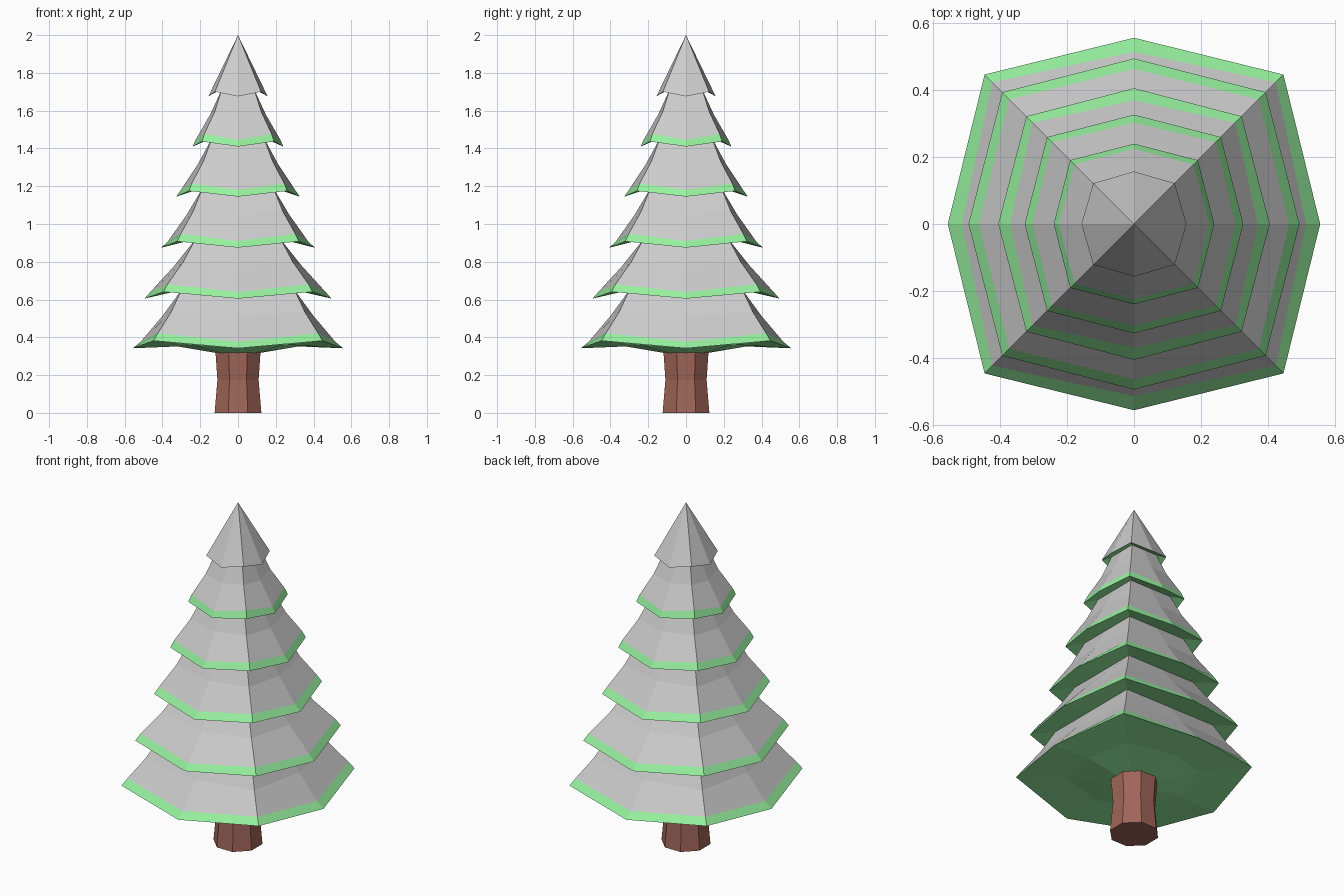
import bpy, bmesh, math

if "Cube" in bpy.data.objects:
    bpy.data.objects.remove(bpy.data.objects["Cube"])


def material(name, rgb):
    m = bpy.data.materials.new(name)
    m.diffuse_color = (*rgb, 1)
    m.use_nodes = True
    m.node_tree.nodes["Principled BSDF"].inputs["Base Color"].default_value = m.diffuse_color
    return m


def ring(axis, corner, z, rise=0.0):
    # Eight points: four on the axes, four raised ones on the diagonals
    pts = []
    for i in range(8):
        a = i * math.pi / 4
        r, h = (corner * math.sqrt(2), z + rise) if i % 2 else (axis, z)
        pts.append((r * math.cos(a), r * math.sin(a), h))
    return pts


def skin(bm, rings):
    # Bridge successive rings with flat faces
    loops = [[bm.verts.new(p) for p in r] for r in rings]
    for a, b in zip(loops, loops[1:]):
        for i in range(8):
            j = (i + 1) % 8
            bm.faces.new((a[i], a[j], b[j], b[i]))
    return loops


def finish(bm, name, mat=None):
    bmesh.ops.remove_doubles(bm, verts=bm.verts, dist=1e-5)
    me = bpy.data.meshes.new(name)
    bm.to_mesh(me)
    bm.free()
    ob = bpy.data.objects.new(name, me)
    bpy.context.collection.objects.link(ob)
    if mat:
        me.materials.append(mat)
    return ob


green = material("needle_green", (0.31, 0.88, 0.35))
brown = material("bark_brown", (0.35, 0.13, 0.10))

# Tiers: tip axis, tip corner, tip z, corner rise, band axis, band corner, top radius, top z
tiers = [
    (0.557, 0.447, 0.342, 0.040, 0.515, 0.424, 0.300, 0.650),
    (0.495, 0.394, 0.605, 0.036, 0.464, 0.373, 0.225, 0.920),
    (0.406, 0.322, 0.875, 0.033, 0.370, 0.303, 0.188, 1.190),
    (0.327, 0.260, 1.145, 0.030, 0.303, 0.245, 0.137, 1.455),
    (0.240, 0.191, 1.410, 0.027, 0.225, 0.178, 0.085, 1.715),
]

needles, snow = bmesh.new(), bmesh.new()
under = [ring(0.12, 0.09, 0.318), ring(0.32, 0.25, 0.352, 0.01)]
for ta, tc, tz, rise, ba, bc, r, z in tiers:
    tip = ring(ta, tc, tz, rise)
    band = ring(ba, bc, tz + 0.035, rise + 0.005)
    mid = ring((ba + r) / 2 - 0.008, (bc + r) / 2 - 0.008, (tz + 0.035 + z) / 2, rise / 2)
    top = ring(r, r, z)
    # Green underside and rim, then the snow slope above
    skin(needles, under + [tip, band])
    skin(snow, [band, mid, top])
    under = [top]

# Snowy peak with green underside
peak = ring(0.157, 0.122, 1.676, 0.024)
skin(needles, under + [peak])
rim = skin(snow, [peak])[0]
apex = snow.verts.new((0, 0, 2))
for i in range(8):
    snow.faces.new((rim[i], rim[(i + 1) % 8], apex))

finish(needles, "needles", green)
finish(snow, "snow_cover")

# Trunk with a slight waist
bark = bmesh.new()
levels = [(0.134, 0.0), (0.118, 0.175), (0.130, 0.335)]
loops = skin(bark, [[(r * math.cos((i + 0.5) * math.pi / 4),
                      r * math.sin((i + 0.5) * math.pi / 4), z) for i in range(8)]
                    for r, z in levels])
bark.faces.new(loops[0][::-1])
bark.faces.new(loops[-1])
finish(bark, "trunk", brown)
